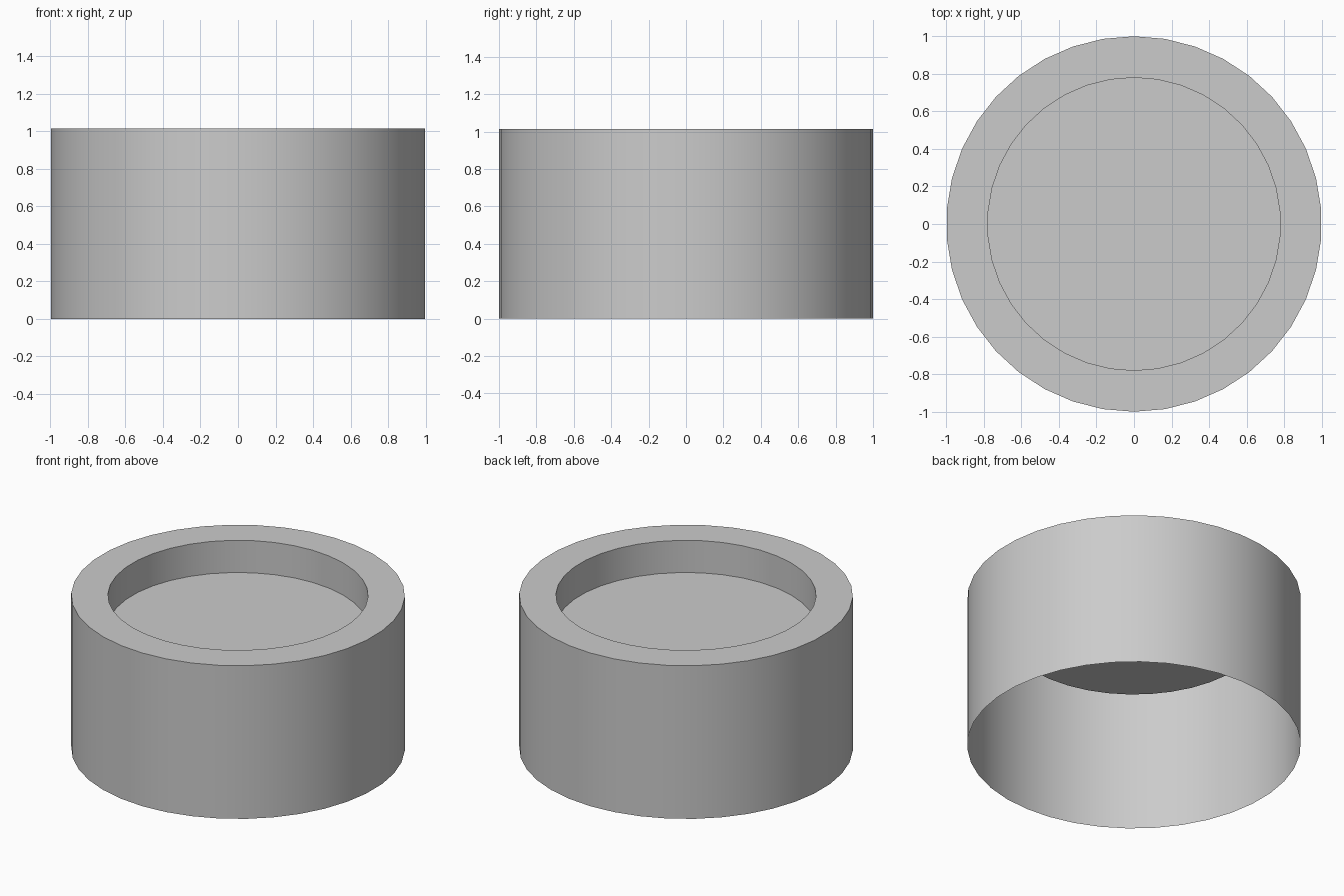
import bpy, bmesh, math

if "Cube" in bpy.data.objects:
    bpy.data.objects.remove(bpy.data.objects["Cube"])

SIDES = 38
# Open-bottomed sheet profile (radius, z): outer wall, rim, recess wall, floor
PROFILE = [(1.0, 0.0), (1.0, 1.013), (0.78, 1.013), (0.78, 0.80)]


def ring(bm, radius, z):
    step = 2 * math.pi / SIDES
    return [bm.verts.new((radius * math.sin(i * step), radius * math.cos(i * step), z))
            for i in range(SIDES)]


# Round shell with a recessed top, hollow underneath
bm = bmesh.new()
rings = [ring(bm, r, z) for r, z in PROFILE]
for low, high in zip(rings, rings[1:]):
    for i in range(SIDES):
        j = (i + 1) % SIDES
        bm.faces.new((low[j], low[i], high[i], high[j]))

# Recess floor
bm.faces.new(rings[-1][::-1])

mesh = bpy.data.meshes.new("recessed_drum")
bm.to_mesh(mesh)
bm.free()
drum = bpy.data.objects.new("recessed_drum", mesh)
bpy.context.collection.objects.link(drum)

# Smooth the walls, keep the rim edges sharp
bpy.context.view_layer.objects.active = drum
drum.select_set(True)
bpy.ops.object.shade_smooth_by_angle(angle=math.radians(30))
